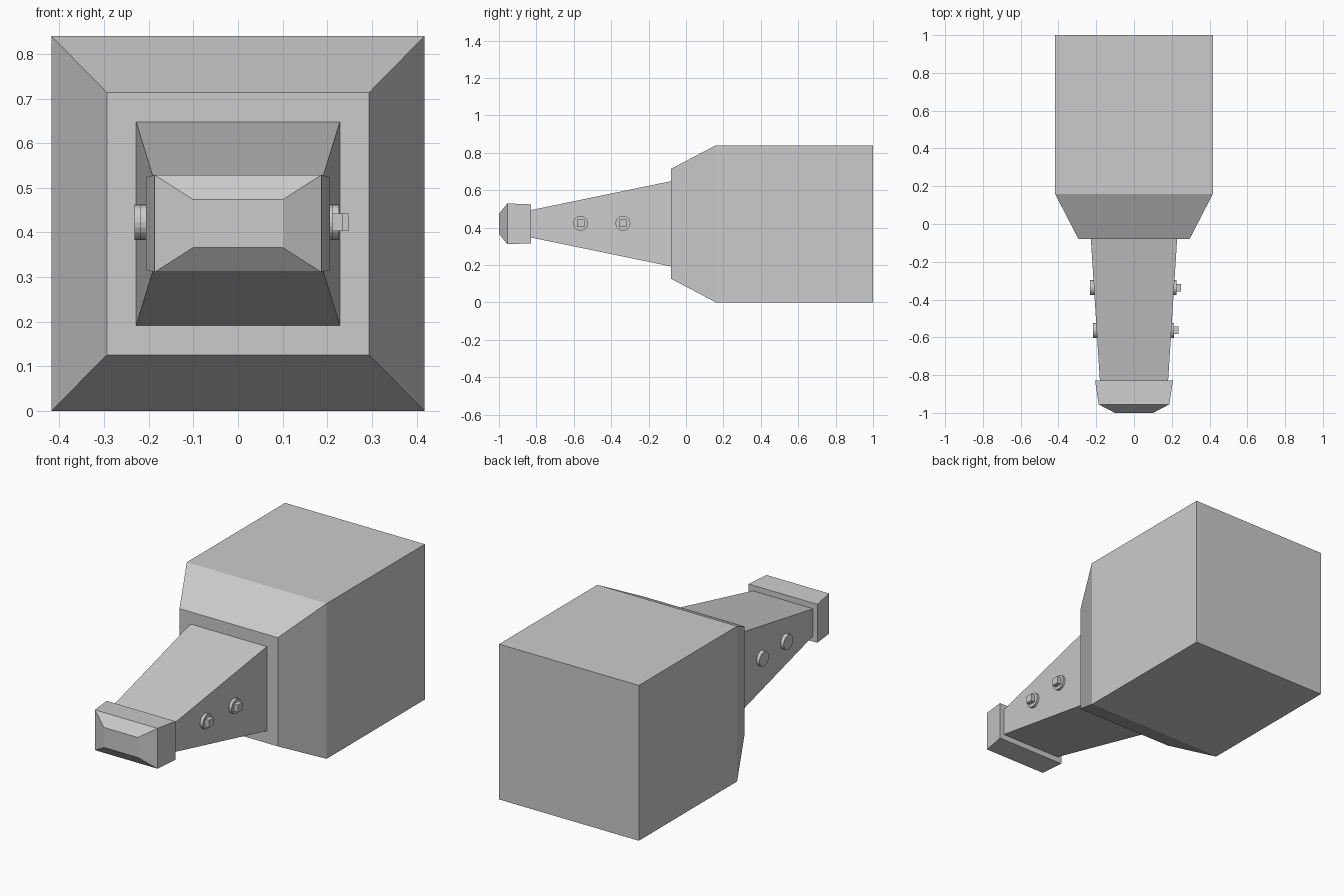
import bpy, bmesh
from math import pi
from mathutils import Matrix

if "Cube" in bpy.data.objects:
    bpy.data.objects.remove(bpy.data.objects["Cube"])

ZC = 0.42  # height of the central axis


def loft(name, sections):
    """Solid through rectangular sections (y, half_width, half_height)."""
    bm = bmesh.new()
    loops = []
    for y, w, h in sections:
        loops.append([bm.verts.new((sx * w, y, ZC + sz * h))
                      for sx, sz in ((-1, -1), (1, -1), (1, 1), (-1, 1))])
    for a, b in zip(loops, loops[1:]):
        for i in range(4):
            j = (i + 1) % 4
            bm.faces.new((a[i], a[j], b[j], b[i]))
    bm.faces.new(loops[0])
    bm.faces.new(loops[-1])
    bmesh.ops.recalc_face_normals(bm, faces=bm.faces)
    return finish(name, bm)


def finish(name, bm):
    mesh = bpy.data.meshes.new(name)
    bm.to_mesh(mesh)
    bm.free()
    obj = bpy.data.objects.new(name, mesh)
    bpy.context.collection.objects.link(obj)
    return obj


def disc(name, x0, x1, y, z, radius):
    bm = bmesh.new()
    m = Matrix.Translation(((x0 + x1) / 2, y, z)) @ Matrix.Rotation(pi / 2, 4, 'Y')
    bmesh.ops.create_cone(bm, cap_ends=True, segments=20, radius1=radius,
                          radius2=radius, depth=abs(x1 - x0), matrix=m)
    return finish(name, bm)


def block(name, x0, x1, y, z, half):
    bm = bmesh.new()
    m = Matrix.Translation(((x0 + x1) / 2, y, z)) @ Matrix.Diagonal(
        (abs(x1 - x0), 2 * half, 2 * half, 1))
    bmesh.ops.create_cube(bm, size=1, matrix=m)
    return finish(name, bm)


# Main block with tapered front
loft("body", [(1.0, 0.418, 0.42), (0.16, 0.418, 0.42), (-0.08, 0.294, 0.294)])

# Tapered neck
loft("neck", [(-0.07, 0.229, 0.23), (-0.84, 0.18, 0.071)])

# Collar with chamfered tip
loft("tip_cap", [(-0.828, 0.206, 0.104), (-0.955, 0.187, 0.109), (-1.0, 0.101, 0.054)])

# Bolts through the neck: round head on the left, washer and square end on the right
for n, (y, side) in enumerate(((-0.337, 0.212), (-0.563, 0.198)), 1):
    z = 0.423
    disc(f"bolt_head_{n}", -side - 0.02, -side + 0.01, y, z, 0.04)
    disc(f"washer_{n}", side - 0.01, side + 0.014, y, z, 0.04)
    block(f"bolt_end_{n}", side, side + 0.037, y, z, 0.02)
